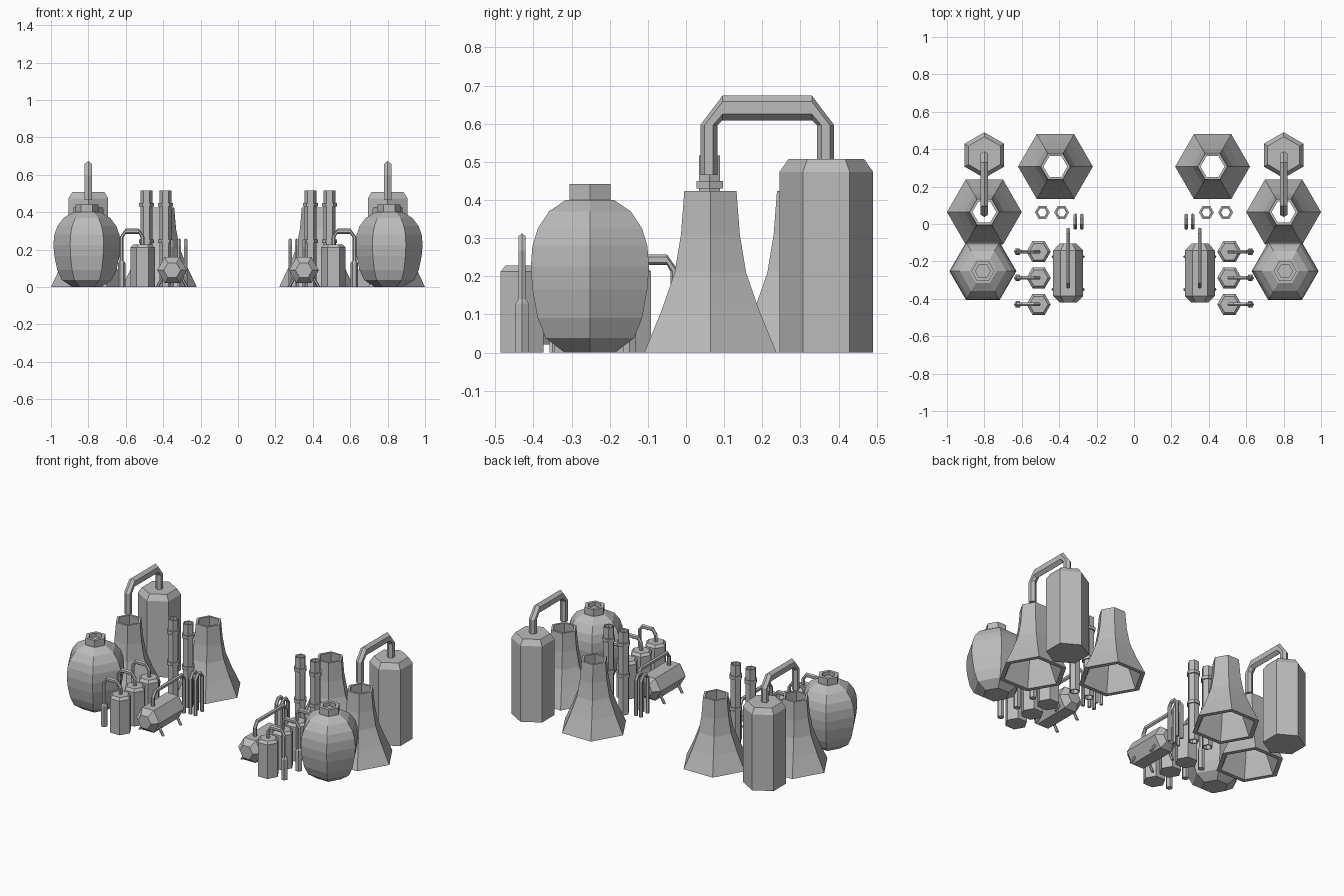
import bpy, bmesh, math
from mathutils import Vector

cube = bpy.data.objects.get("Cube")
if cube:
    bpy.data.objects.remove(cube, do_unlink=True)

steel = bpy.data.materials.new("plain_grey")
steel.use_nodes = True
GREY = (0.5, 0.5, 0.5, 1)
steel.diffuse_color = GREY
steel.node_tree.nodes["Principled BSDF"].inputs["Base Color"].default_value = GREY

UP = Vector((0, 0, 1))


def skin(name, rings, closed=False):
    """Join rings of points with quads; cap the ends or close the loop. Mirror across x."""
    bm = bmesh.new()
    loops = [[bm.verts.new(p) for p in ring] for ring in rings]
    n = len(loops[0])
    pairs = list(zip(loops, loops[1:]))
    if closed:
        pairs.append((loops[-1], loops[0]))
    else:
        bm.faces.new(loops[0])
        bm.faces.new(loops[-1])
    for a, b in pairs:
        for i in range(n):
            j = (i + 1) % n
            bm.faces.new((a[i], a[j], b[j], b[i]))
    bmesh.ops.recalc_face_normals(bm, faces=bm.faces)
    mesh = bpy.data.meshes.new(name)
    bm.to_mesh(mesh)
    bm.free()
    mesh.materials.append(steel)
    obj = bpy.data.objects.new(name, mesh)
    bpy.context.collection.objects.link(obj)
    mirror = obj.modifiers.new("mirror", 'MIRROR')
    mirror.use_mirror_merge = False
    return obj


def hexagon(centre, u, v, ru, rv):
    return [centre + u * ru * math.cos(k * math.pi / 3) + v * rv * math.sin(k * math.pi / 3)
            for k in range(6)]


def turned(name, x, y, profile, corner_on_y=False, closed=False):
    """Six-sided upright solid from (radius, height) pairs."""
    u, v = (Vector((1, 0, 0)), Vector((0, 1, 0)))
    if corner_on_y:
        u, v = v, u
    return skin(name, [hexagon(Vector((x, y, z)), u, v, r, r) for r, z in profile], closed)


def arch_pipe(name, a, b, feet, top, r, r_top, run, drop):
    """Upside-down U between ground points a and b with cut corners."""
    a, b = Vector((*a, 0)), Vector((*b, 0))
    u = (b - a).normalized()
    side = u.cross(UP)
    shoulder, mid = top - r_top - drop, top - r_top
    rings = [hexagon(a + UP * feet[0], u, side, r, r),
             hexagon(a + UP * shoulder, u, side, r, r),
             hexagon(a + u * run + UP * mid, -UP, side, r_top, r),
             hexagon(b - u * run + UP * mid, -UP, side, r_top, r),
             hexagon(b + UP * shoulder, -u, side, r, r),
             hexagon(b + UP * feet[1], -u, side, r, r)]
    # Turn the rings so that the outer corner stays outside
    for i in (0, 1):
        rings[i] = hexagon(a + UP * (feet[0], shoulder)[i], u, side, r, r)
    return skin(name, rings)


# Round storage tank with a recessed neck
turned("round_tank", 0.808, -0.252,
       [(.077, 0), (.134, .038), (.158, .09), (.174, .165), (.179, .225),
        (.174, .28), (.158, .325), (.124, .37), (.073, .40), (.062, .40),
        (.062, .442), (.04, .442), (.04, .42)])

# Two hollow flared cooling towers
TOWER = [(.2, 0), (.148, .11), (.108, .21), (.089, .31), (.079, .424),
         (.064, .424), (.073, .31), (.09, .21), (.126, .11), (.172, 0)]
for label, x, y in (("outer", .8, .064), ("inner", .42, .307)):
    turned(label + "_cooling_tower", x, y, TOWER, closed=True)

# Tall tank and the large pipe from it to the outer cooling tower
turned("tall_tank", .8, .368, [(.1225, 0), (.1225, .474), (.0985, .508)], corner_on_y=True)
arch_pipe("large_pipe", (.8, .06), (.8, .366), (.466, .5), .674, .0225, .0325, .036, .045)

# Hollow chimneys with two collars
CHIMNEY = [(.032, 0), (.032, .235), (.04, .235), (.04, .255), (.032, .255),
           (.032, .43), (.04, .43), (.04, .45), (.032, .45), (.032, .517),
           (.024, .517), (.024, 0)]
for label, x in (("outer", .49), ("inner", .387)):
    turned(label + "_chimney", x, .062, CHIMNEY, closed=True)

# Small tanks, each with a pipe down to a sleeve on the ground
for label, y in (("front", -.43), ("middle", -.288), ("back", -.148)):
    turned(label + "_small_tank", .51, y, [(.065, 0), (.065, .212), (.05, .228)])
    turned(label + "_sleeve", .622, y, [(.02, 0), (.02, .128), (.012, .14)])
    arch_pipe(label + "_small_pipe", (.51, y), (.622, y), (.22, .13),
              .312, .011, .014, .021, .03)

# Narrow free-standing pipe loops
for label, x in (("outer", .313), ("inner", .279)):
    arch_pipe(label + "_pipe_loop", (x, -.02), (x, .045), (0, 0), .26, .011, .014, .018, .025)

# Lying tank on four splayed legs, with a pipe from its top to the ground
LX, LY, LZ = .352, -.263, .09
skin("lying_tank", [hexagon(Vector((LX, LY + dy, LZ)), Vector((1, 0, 0)), UP, r, r)
                    for dy, r in ((-.158, .045), (-.122, .08), (.122, .08), (.158, .045))])
for label_y, y in (("front", -.35), ("back", -.175)):
    for label_x, s in (("outer", 1), ("inner", -1)):
        skin(f"{label_y}_{label_x}_leg",
             [hexagon(Vector((LX + s * dx, y, z)), Vector((1, 0, 0)), Vector((0, 1, 0)), .009, .009)
              for dx, z in ((.045, .06), (.08, 0))])
arch_pipe("lying_tank_pipe", (LX, -.335), (LX, -.03), (.14, 0), .257, .011, .014, .02, .03)
